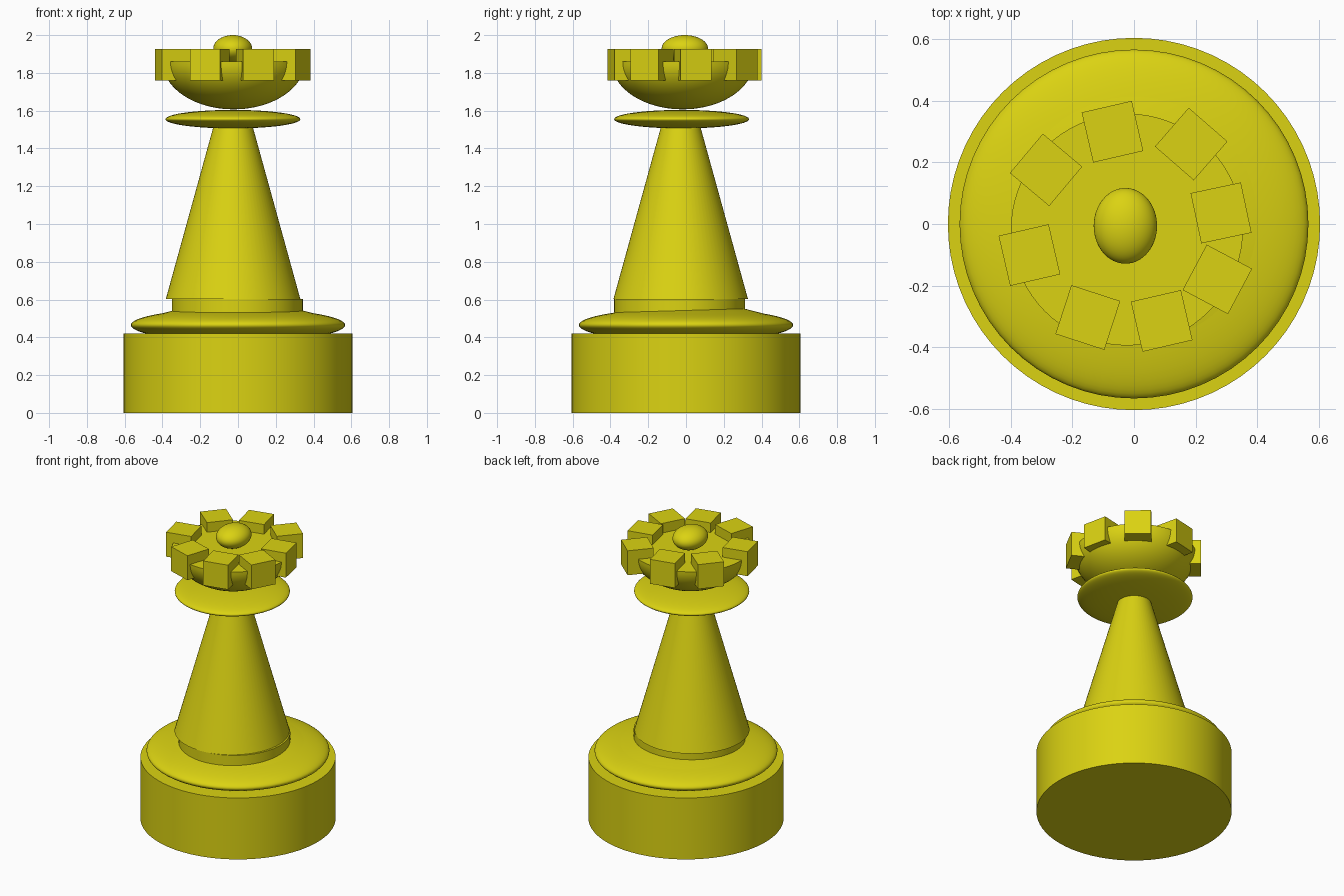
import bpy, bmesh, math
from mathutils import Matrix, Vector

if "Cube" in bpy.data.objects:
    bpy.data.objects.remove(bpy.data.objects["Cube"])

yellow = bpy.data.materials.new("olive_yellow")
yellow.diffuse_color = (0.71, 0.65, 0.006, 1)
yellow.use_nodes = True
yellow.node_tree.nodes["Principled BSDF"].inputs["Base Color"].default_value = yellow.diffuse_color


def finish(name, bm, angle=35):
    bmesh.ops.remove_doubles(bm, verts=bm.verts, dist=1e-5)
    bmesh.ops.recalc_face_normals(bm, faces=bm.faces)
    me = bpy.data.meshes.new(name)
    bm.to_mesh(me)
    bm.free()
    me.materials.append(yellow)
    ob = bpy.data.objects.new(name, me)
    bpy.context.collection.objects.link(ob)
    bpy.ops.object.select_all(action='DESELECT')
    ob.select_set(True)
    bpy.context.view_layer.objects.active = ob
    bpy.ops.object.shade_smooth_by_angle(angle=math.radians(angle))
    return ob


def lathe(name, profile, centre=(0, 0), steps=72):
    """Turn a (radius, z) profile about a vertical axis."""
    bm = bmesh.new()
    verts = [bm.verts.new((r, 0, z)) for r, z in profile]
    edges = [bm.edges.new(p) for p in zip(verts, verts[1:])]
    bmesh.ops.spin(bm, geom=verts + edges, cent=(0, 0, 0), axis=(0, 0, 1),
                   angle=2 * math.pi, steps=steps, use_duplicate=False)
    bmesh.ops.translate(bm, verts=bm.verts, vec=(*centre, 0))
    return finish(name, bm)


def frustum(name, r0, z0, r1, z1, centre=(0, 0)):
    return lathe(name, [(0, z0), (r0, z0), (r1, z1), (0, z1)], centre)


def ellipsoid(name, radii, centre):
    bm = bmesh.new()
    bmesh.ops.create_uvsphere(bm, u_segments=64, v_segments=40, radius=1)
    bmesh.ops.scale(bm, verts=bm.verts, vec=radii)
    bmesh.ops.translate(bm, verts=bm.verts, vec=centre)
    return finish(name, bm, 60)


# Foot: drum, cushion disc, shallow sloping top and neck ring
frustum("base_drum", 0.605, 0, 0.605, 0.42)
ellipsoid("base_cushion", (0.567, 0.567, 0.088), (0, 0, 0.465))
frustum("base_slope", 0.518, 0.497, 0.30, 0.553, (0, 0.005))
frustum("neck_ring", 0.346, 0.50, 0.346, 0.603, (-0.003, -0.034))

# Tapered body and thin collar
frustum("body", 0.356, 0.603, 0.10, 1.53, (-0.026, -0.028))
ellipsoid("collar", (0.357, 0.357, 0.049), (-0.027, -0.023, 1.555))

# Crown bowl: lower half of an ellipsoid with a flat top
bowl = [(0.377 * math.sin(a), 1.86 - 0.253 * math.cos(a))
        for a in (math.pi / 2 * i / 20 for i in range(21))]
lathe("crown_bowl", bowl + [(0, 1.86)], (-0.023, -0.018))

# Crown blocks: x, y, turn in degrees
blocks = [(-0.07, 0.30, 13), (0.186, 0.26, -41), (0.283, 0.036, 12),
          (0.271, -0.18, -28), (0.09, -0.315, 13), (-0.15, -0.304, -18),
          (-0.34, -0.101, 13), (-0.286, 0.176, -40)]
for i, (x, y, turn) in enumerate(blocks, 1):
    bm = bmesh.new()
    bmesh.ops.create_cube(bm, size=0.167, matrix=Matrix.Translation(
        Vector((x, y, 1.842))) @ Matrix.Rotation(math.radians(turn), 4, 'Z'))
    finish(f"crown_block_{i}", bm)

# Finial ball
ellipsoid("finial", (0.103, 0.123, 0.072), (-0.028, -0.006, 1.928))
